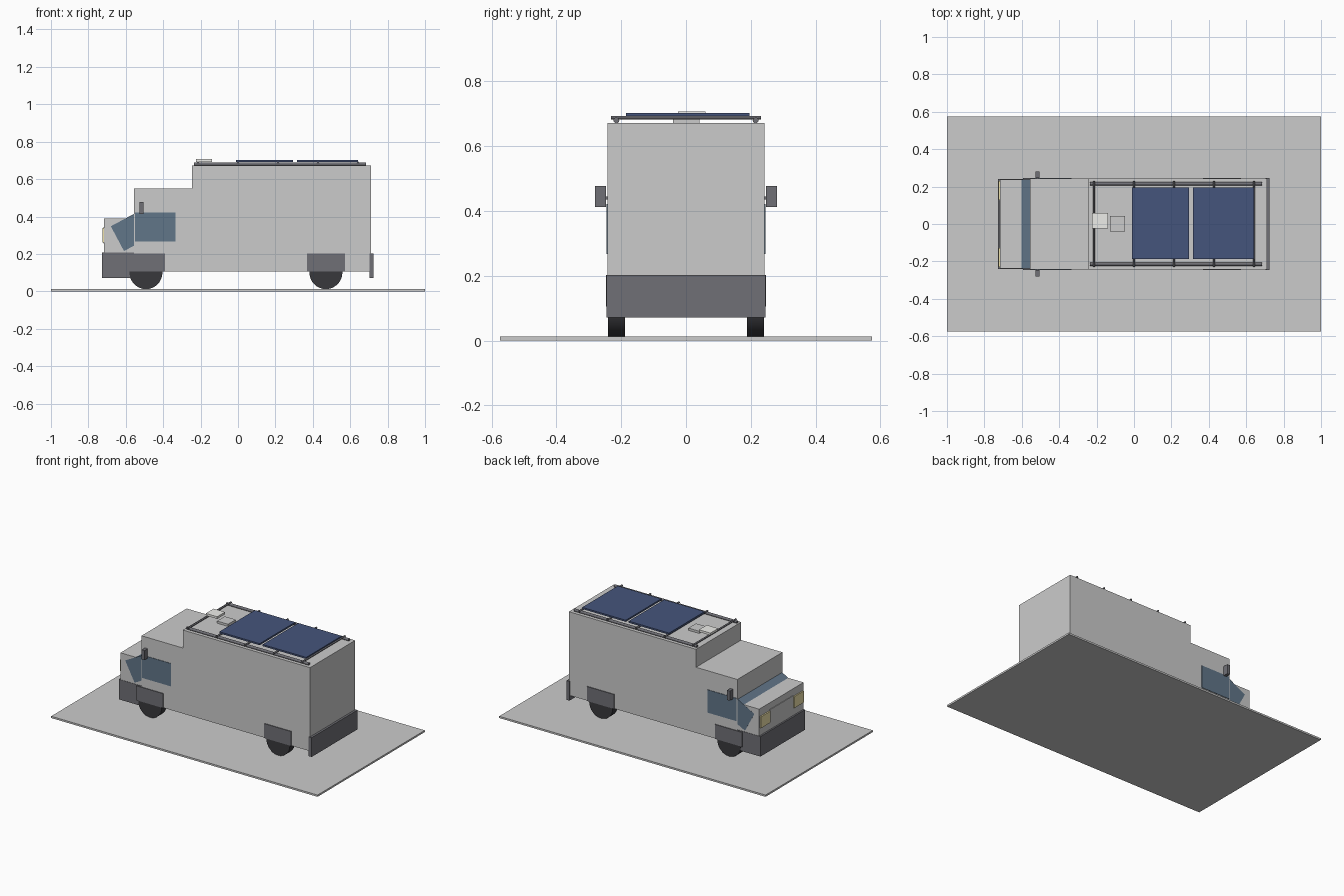
import bpy, math

if "Cube" in bpy.data.objects:
    bpy.data.objects.remove(bpy.data.objects["Cube"])


def mat(name, rgb):
    m = bpy.data.materials.new(name)
    m.diffuse_color = (*rgb, 1)
    m.use_nodes = True
    m.node_tree.nodes["Principled BSDF"].inputs["Base Color"].default_value = m.diffuse_color
    return m


DARK = mat("dark_trim", (0.16, 0.16, 0.18))
RUBBER = mat("rubber", (0.04, 0.04, 0.045))
GLASS = mat("glass", (0.12, 0.18, 0.25))
PANEL = mat("solar_blue", (0.06, 0.09, 0.2))
LAMP = mat("lamp", (0.85, 0.75, 0.4))
WHITE = mat("white", (0.85, 0.85, 0.82))


def box(name, x, y, z, m=None):
    """Axis-aligned box from (min, max) ranges."""
    c = [(r[0] + r[1]) / 2 for r in (x, y, z)]
    bpy.ops.mesh.primitive_cube_add(size=1, location=c)
    o = bpy.context.object
    o.name = name
    o.scale = [r[1] - r[0] for r in (x, y, z)]
    bpy.ops.object.transform_apply(location=False, rotation=False, scale=True)
    if m:
        o.data.materials.append(m)
    return o


def rod(name, loc, r, length, rot, m, sides=32):
    bpy.ops.mesh.primitive_cylinder_add(vertices=sides, radius=r, depth=length,
                                        location=loc, rotation=rot)
    o = bpy.context.object
    o.name = name
    o.data.materials.append(m)
    bpy.ops.object.shade_smooth_by_angle()
    return o


ALONG_X = (0, math.pi / 2, 0)
ALONG_Y = (math.pi / 2, 0, 0)

# base plate
box("base_plate", (-1, 1), (-0.575, 0.575), (0, 0.012))

# body volumes
box("cargo_box", (-0.245, 0.71), (-0.242, 0.242), (0.105, 0.672))
box("cab", (-0.555, -0.245), (-0.242, 0.242), (0.105, 0.55))
box("hood", (-0.716, -0.555), (-0.238, 0.238), (0.205, 0.39))

# bumpers and grille
box("front_bumper", (-0.727, -0.555), (-0.24, 0.24), (0.072, 0.208), DARK)
box("rear_bumper", (0.703, 0.725), (-0.246, 0.246), (0.071, 0.202), DARK)
box("grille", (-0.72, -0.71), (-0.125, 0.125), (0.255, 0.345))

# slanted windscreen block, flush with the hood sides
ws = box("windscreen", (-0.6565, -0.4565), (-0.2385, 0.2385), (0.2537, 0.4037), GLASS)
ws.rotation_euler.y = math.radians(-28)


def side_range(s, a, b):
    return tuple(sorted((s * a, s * b)))


# parts repeated on both sides
for s, tag in ((-1, "right"), (1, "left")):
    box(f"side_window_{tag}", (-0.55, -0.333), side_range(s, 0.235, 0.245), (0.267, 0.422), GLASS)
    box(f"mirror_{tag}", (-0.526, -0.505), side_range(s, 0.247, 0.281), (0.413, 0.478), DARK)
    box(f"mirror_arm_{tag}", (-0.52, -0.511), side_range(s, 0.235, 0.25), (0.435, 0.445), DARK)
    box(f"headlight_{tag}", (-0.725, -0.71), side_range(s, 0.128, 0.23), (0.26, 0.338), LAMP)
    for cx, end in ((-0.492, "front"), (0.47, "rear")):
        rod(f"wheel_{end}_{tag}", (cx, s * 0.2145, 0.1), 0.088, 0.053, ALONG_Y, RUBBER)
        box(f"wheel_arch_{end}_{tag}", (cx - 0.102, cx + 0.102), side_range(s, 0.225, 0.247),
            (0.105, 0.203), DARK)
    rod(f"roof_rail_{tag}", (0.225, s * 0.215, 0.68), 0.009, 0.92, ALONG_X, DARK, 12)

# rack crossbars
for i in range(5):
    rod(f"rack_crossbar_{i + 1}", (-0.214 + 0.214 * i, 0, 0.688), 0.006, 0.462, ALONG_Y, DARK, 12)

# roof equipment
box("solar_panel_front", (-0.01, 0.293), (-0.186, 0.196), (0.691, 0.702), PANEL)
box("solar_panel_rear", (0.315, 0.642), (-0.186, 0.196), (0.691, 0.702), PANEL)
box("roof_vent", (-0.129, -0.047), (-0.04, 0.042), (0.67, 0.687))
box("antenna_box", (-0.225, -0.139), (-0.024, 0.06), (0.692, 0.707), WHITE)
